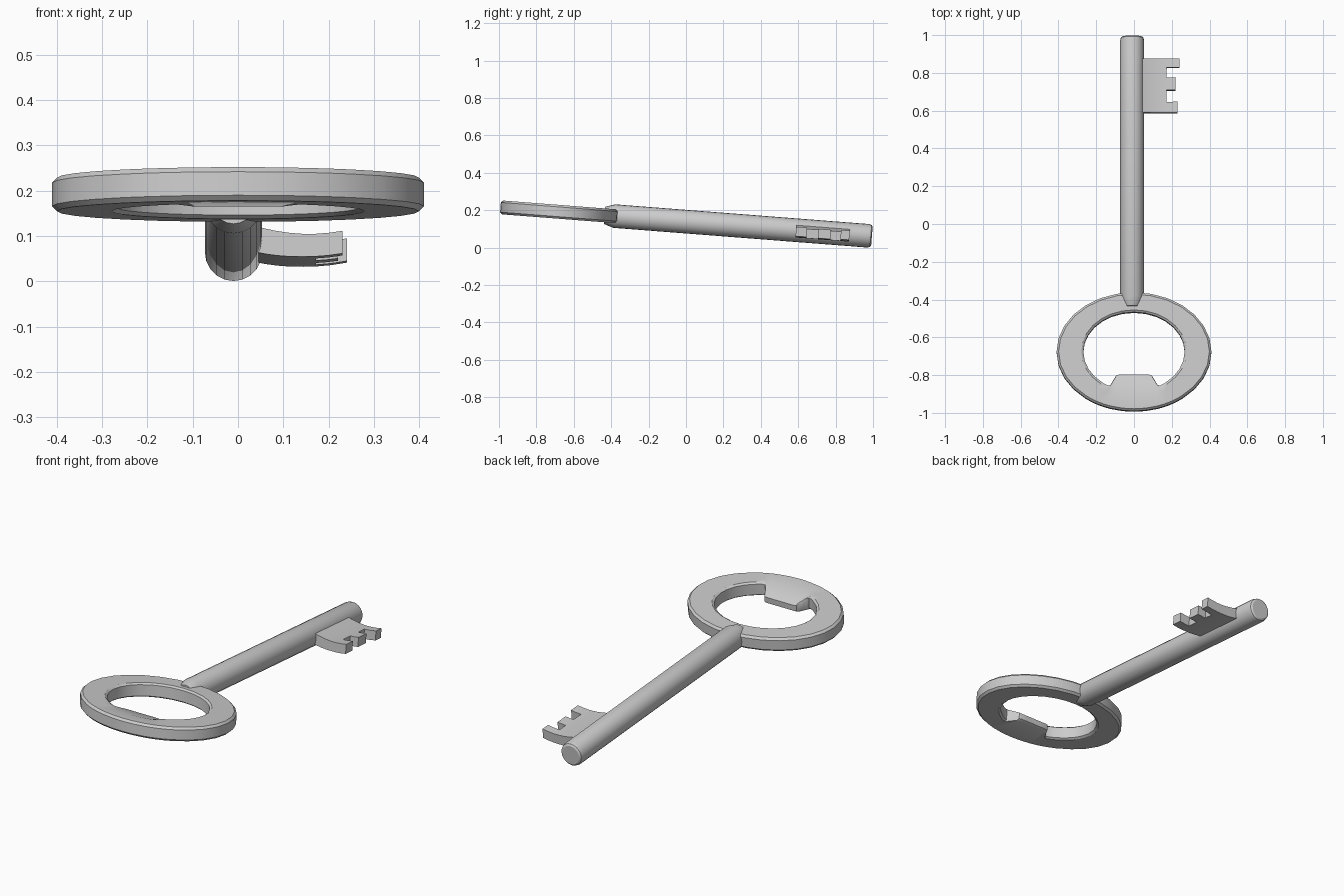
import bpy, bmesh, math
from mathutils import Matrix

if "Cube" in bpy.data.objects:
    bpy.data.objects.remove(bpy.data.objects["Cube"])

# The whole key leans: tip low, ring end raised
TILT = Matrix.Translation((0, 0, 0.139)) @ Matrix.Rotation(-math.atan(0.0775), 4, 'X')


def finish(name, bm, angle=32):
    bmesh.ops.remove_doubles(bm, verts=bm.verts, dist=1e-5)
    bmesh.ops.recalc_face_normals(bm, faces=bm.faces)
    bm.transform(TILT)
    mesh = bpy.data.meshes.new(name)
    bm.to_mesh(mesh)
    bm.free()
    obj = bpy.data.objects.new(name, mesh)
    bpy.context.collection.objects.link(obj)
    bpy.ops.object.select_all(action='DESELECT')
    obj.select_set(True)
    bpy.context.view_layer.objects.active = obj
    bpy.ops.object.shade_smooth_by_angle(angle=math.radians(angle))
    return obj


def skin(bm, loops, closed):
    """Join equal-length point loops with quads."""
    rows = [[bm.verts.new(p) for p in loop] for loop in loops]
    n = len(rows[0])
    for a in range(len(rows) if closed else len(rows) - 1):
        r, s = rows[a], rows[(a + 1) % len(rows)]
        for k in range(n):
            bm.faces.new((r[k], r[(k + 1) % n], s[(k + 1) % n], s[k]))
    return rows


# Shaft: round bar with a tapered root and a chamfered tip
bm = bmesh.new()
SIDES = 20
profile = [(-0.437, 0.046), (-0.385, 0.063), (0.976, 0.063), (0.991, 0.059), (0.997, 0.050)]
rows = skin(bm, [[(-0.01 + r * math.cos(2 * math.pi * k / SIDES), y,
                   r * math.sin(2 * math.pi * k / SIDES)) for k in range(SIDES)]
                 for y, r in profile], False)
bm.faces.new(rows[0])
bm.faces.new(rows[-1])
finish("shaft", bm)

# Ring handle: oval band, with an opener lip on the inside that thins from the top
CY, H, B = -0.68, 0.037, 0.011
angles = [2 * math.pi * k / 28 for k in range(28)]
angles = [a for a in angles if abs(a - 1.5 * math.pi) > 0.62]
lip_x = [0.145, 0.132, 0.122, 0.11, 0.095, 0.08, 0.04]
for x in lip_x:
    d = math.asin(x / 0.27)
    angles += [1.5 * math.pi - d, 1.5 * math.pi + d]
angles = sorted(angles + [1.5 * math.pi])


def section(a):
    c, s = math.cos(a), math.sin(a)

    def oval(rx, ry):
        return rx * c, CY + ry * s

    t = 0.0
    if s < 0:
        t = min(1, max(0, (0.138 - abs(0.27 * c)) / 0.05))
        t = t * t * (3 - 2 * t)
    ix, iy = oval(0.268, 0.21)
    jx, jy = oval(0.268 + B, 0.21 + B)
    iy += t * (-0.80 - iy)
    jy += t * (-0.812 - jy)
    top = H - 0.028 * t
    o, p, m = oval(0.41, 0.315), oval(0.41 - B, 0.315 - B), oval(0.31, 0.24)
    return [(*o, -H + B), (*o, H - B), (*p, H), (*m, H), (jx, jy, top),
            (ix, iy, top - B * 0.7), (ix, iy, -H + B * 0.7), (jx, jy, -H), (*p, -H)]


bm = bmesh.new()
skin(bm, [section(a) for a in angles], True)
finish("ring_handle", bm, 35)

# Bit: sagging plate with three teeth, built as a grid of cells
ys = [0.59, 0.648, 0.71, 0.778, 0.83, 0.877]
tips = [0.23, None, 0.22, None, 0.24]
xs = [0.03, 0.06, 0.085, 0.115, 0.145, 0.172]


def heights(x):
    u = (x - 0.15) / 0.09
    sag = -0.014 + 0.009 * u * u
    half = 0.025 + 0.003 * max(0, -u)
    return sag - half, sag + half


def has_cell(i, j):
    if not (0 <= j < 5 and 0 <= i < 7):
        return False
    return i < 5 or tips[j] is not None


def station(i, j):
    if i < 6:
        return xs[i]
    return (xs[5] + tips[j]) / 2 if i == 6 else tips[j]


bm = bmesh.new()


def quad(points):
    bm.faces.new([bm.verts.new(p) for p in points])


for j in range(5):
    for i in range(7):
        if not has_cell(i, j):
            continue
        x0, x1, y0, y1 = station(i, j), station(i + 1, j), ys[j], ys[j + 1]
        corners = [(x0, y0), (x1, y0), (x1, y1), (x0, y1)]
        for side in (0, 1):
            quad([(x, y, heights(x)[side]) for x, y in corners])
        neighbours = [(i, j - 1), (i + 1, j), (i, j + 1), (i - 1, j)]
        for k, cell in enumerate(neighbours):
            if not has_cell(*cell):
                a, b = corners[k], corners[(k + 1) % 4]
                quad([(*a, heights(a[0])[0]), (*b, heights(b[0])[0]),
                      (*b, heights(b[0])[1]), (*a, heights(a[0])[1])])
finish("key_bit", bm)
